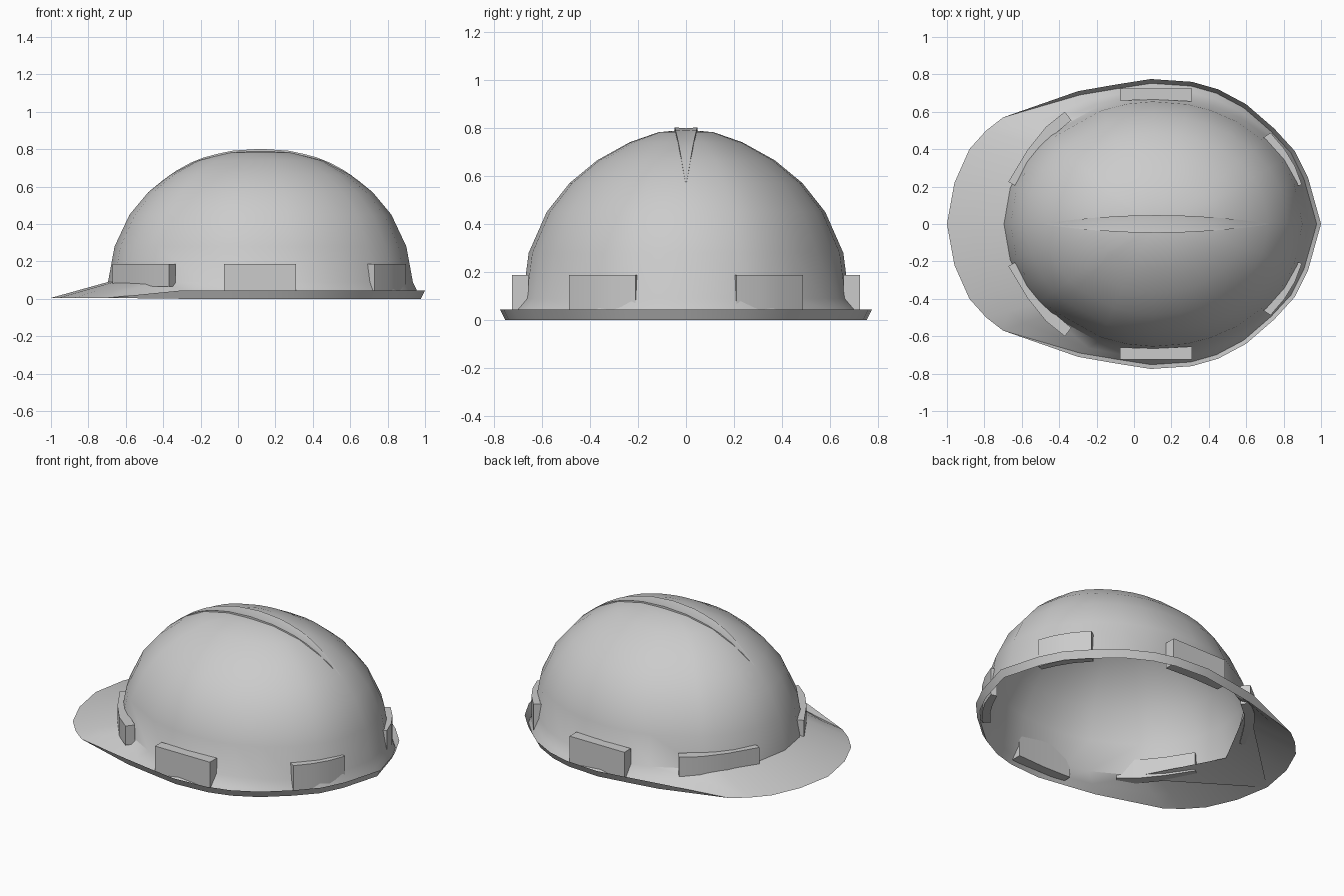
import bpy, bmesh, math
from mathutils import Vector

if "Cube" in bpy.data.objects:
    bpy.data.objects.remove(bpy.data.objects["Cube"])

CX = 0.12  # dome axis in x


def make_object(name, verts, faces, angle=35):
    me = bpy.data.meshes.new(name)
    me.from_pydata([tuple(v) for v in verts], [], faces)
    bm = bmesh.new()
    bm.from_mesh(me)
    bmesh.ops.recalc_face_normals(bm, faces=bm.faces)
    bm.to_mesh(me)
    bm.free()
    ob = bpy.data.objects.new(name, me)
    bpy.context.collection.objects.link(ob)
    bpy.ops.object.select_all(action='DESELECT')
    ob.select_set(True)
    bpy.context.view_layer.objects.active = ob
    bpy.ops.object.shade_smooth_by_angle(angle=math.radians(angle))
    return ob


# Brim outline, one half from visor tip to back, then mirrored
half = [(-1, 0), (-.96, .22), (-.88, .40), (-.79, .50), (-.70, .57), (-.30, .71),
        (-.1, .745), (.09, .775), (.31, .76), (.45, .72), (.60, .64), (.75, .51),
        (.86, .39), (.93, .25), (1, 0)]
outline = half + [(x, -y) for x, y in half[-2:0:-1]]
n = len(outline)
dirs = []
for x, y in outline:
    a = math.atan2(y / .775, (x - CX) / (.88 if x > CX else 1.12))
    dirs.append((math.cos(a), math.sin(a)))

# Dome profile: height, x radius, y radius
profile = [(.09, .815, .68), (.28, .78, .655), (.45, .70, .58), (.57, .60, .485),
           (.665, .48, .37), (.74, .34, .235), (.782, .17, .115)]
APEX = .793

# Shell rings: gutter lip, brim, dome
lip, foot = [], []
for x, y in outline:
    t = max(0, min(1, (x + .70) / .40))      # the gutter fades out into the visor
    d = Vector((x - CX, y)).normalized() * .023 * t
    lip.append(Vector((x, y, .005 + .04 * t)))
    foot.append(Vector((x - d.x, y - d.y, .005 * (1 - t))))
dome_rings = [[Vector((CX + rx * c, ry * s, z)) for c, s in dirs] for z, rx, ry in profile]
mid = [b.lerp(f, .55) for b, f in zip(dome_rings[0], foot)]
rings = [lip, foot, mid] + dome_rings
verts = [v for r in rings for v in r] + [Vector((CX, 0, APEX))]
faces = []
for k in range(len(rings) - 1):
    for i in range(n):
        j = (i + 1) % n
        faces.append((k * n + i, k * n + j, (k + 1) * n + j, (k + 1) * n + i))
top = (len(rings) - 1) * n
faces += [(top + i, top + (i + 1) % n, top + n) for i in range(n)]
make_object("helmet_shell", verts, faces, 40)

# Folded plate under the visor
make_object("visor_underside",
            [(-1, 0, .004), (-.69, 0, .085), (-.40, .55, .085), (-.40, -.55, .085)],
            [(0, 1, 2), (0, 3, 1)])


# Crest strip along the top of the dome
def dome_z(x):
    r = abs(x - CX)
    pts = [(0, APEX)] + [(p[1], p[0]) for p in reversed(profile)]
    for (r0, z0), (r1, z1) in zip(pts, pts[1:]):
        if r <= r1:
            return z0 + (z1 - z0) * (r - r0) / (r1 - r0)
    return profile[0][0]


verts, faces, steps = [], [], 16
for i in range(steps + 1):
    u = -1 + 2 * i / steps
    x = CX + .6 * u
    w = .045 * (1 - u * u) + .002
    z, h = dome_z(x), .009 * (1 - u * u)
    verts += [(x, -w, z - .02), (x, -w, z + h), (x, 0, z + h * .6),
              (x, w, z + h), (x, w, z - .02)]
    if i:
        b = i * 5
        faces += [(b - 5 + k, b - 4 + k, b + k + 1, b + k) for k in range(4)]
make_object("crest", verts, faces)


# Clip blocks around the dome: plan outline extruded in z
def clip(name, outer, inner, z0, z1):
    for side, s in (("left", 1), ("right", -1)):
        plan = [(x, y * s) for x, y in outer + inner[::-1]]
        m, k = len(plan), len(outer)
        vs = [(x, y, z0) for x, y in plan] + [(x, y, z1) for x, y in plan]
        fs = [(i, (i + 1) % m, m + (i + 1) % m, m + i) for i in range(m)]
        for i in range(k - 1):
            q = (i, i + 1, m - 2 - i, m - 1 - i)
            fs += [q, tuple(v + m for v in q)]
        make_object(name + "_" + side, vs, fs)


clip("side_clip", [(-.075, .725), (.12, .725), (.31, .725)],
     [(-.075, .66), (.12, .665), (.31, .655)], .02, .187)
clip("rear_clip", [(.73, .488), (.805, .40), (.86, .31), (.898, .21)],
     [(.69, .46), (.765, .375), (.82, .285), (.86, .20)], .01, .187)
clip("front_clip", [(-.37, .60), (-.47, .52), (-.57, .395), (-.672, .225)],
     [(-.335, .555), (-.43, .475), (-.53, .35), (-.625, .20)], .065, .187)
